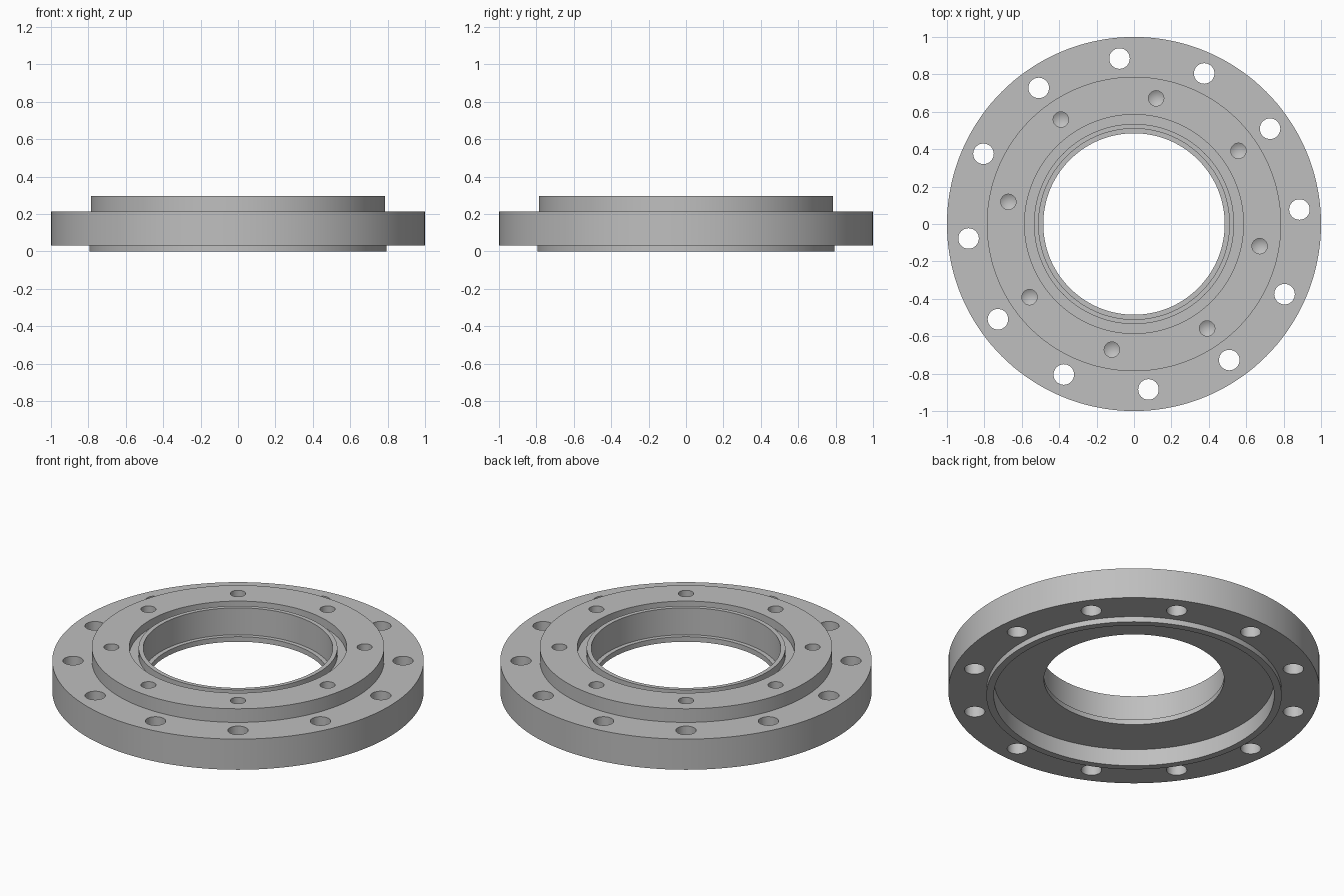
import bpy, bmesh, math
from mathutils import Matrix, Vector

cube = bpy.data.objects.get("Cube")
if cube:
    bpy.data.objects.remove(cube, do_unlink=True)

# Material
steel = bpy.data.materials.new("grey_steel")
steel.use_nodes = True
GREY = (0.52, 0.52, 0.52, 1)
steel.diffuse_color = GREY
steel.node_tree.nodes["Principled BSDF"].inputs["Base Color"].default_value = GREY


def lathe(bm, profile, segments, centre=(0, 0)):
    """Revolve a (radius, z) profile around a vertical axis; r = 0 ends become poles."""
    rings = []
    for r, z in profile:
        if r == 0:
            rings.append([bm.verts.new((*centre, z))] * segments)
        else:
            angles = [math.tau * i / segments for i in range(segments)]
            rings.append([bm.verts.new((centre[0] + r * math.cos(a),
                                        centre[1] + r * math.sin(a), z)) for a in angles])
    closed = profile[0][0] != 0
    pairs = list(zip(rings, rings[1:])) + ([(rings[-1], rings[0])] if closed else [])
    for a, b in pairs:
        for i in range(segments):
            j = (i + 1) % segments
            bm.faces.new(dict.fromkeys((a[i], a[j], b[j], b[i])))


def finish(bm, name):
    bmesh.ops.recalc_face_normals(bm, faces=bm.faces)
    mesh = bpy.data.meshes.new(name)
    bm.to_mesh(mesh)
    bm.free()
    mesh.materials.append(steel)
    obj = bpy.data.objects.new(name, mesh)
    bpy.context.collection.objects.link(obj)
    return obj


def hole_circle(bm, count, start, radius, profile):
    for i in range(count):
        a = math.radians(start) + math.tau * i / count
        lathe(bm, profile, 32, (radius * math.cos(a), radius * math.sin(a)))


# Flange body: stepped outside, recessed underside, stepped bore, seal groove on top
FLANGE_TOP, HUB_TOP, FLOOR, LEDGE, LIP = 0.214, 0.295, 0.1, 0.13, 0.29
body = bmesh.new()
lathe(body, [
    (0.795, 0), (0.795, 0.032), (1, 0.032), (1, FLANGE_TOP),
    (0.787, FLANGE_TOP), (0.787, HUB_TOP), (0.585, HUB_TOP),
    (0.585, 0.245), (0.535, 0.245), (0.535, LIP), (0.51, LIP),
    (0.51, LEDGE), (0.485, LEDGE), (0.485, FLOOR), (0.755, FLOOR), (0.755, 0),
], 144)
flange = finish(body, "flange_ring")

# Cutters: through bolt holes in the rim, blind drilled holes in the hub
cuts = bmesh.new()
hole_circle(cuts, 12, 5, 0.888, [(0, -0.1), (0.055, -0.1), (0.055, 0.4), (0, 0.4)])
hole_circle(cuts, 8, -10, 0.682, [(0, 0.165), (0.041, 0.19), (0.041, 0.4), (0, 0.4)])
cutter = finish(cuts, "hole_cutter")
cutter.hide_render = True

# Drill the holes, then shade
boolean = flange.modifiers.new("drill_holes", 'BOOLEAN')
boolean.operation = 'DIFFERENCE'
boolean.solver = 'EXACT'
boolean.object = cutter
bpy.ops.object.select_all(action='DESELECT')
flange.select_set(True)
bpy.context.view_layer.objects.active = flange
bpy.ops.object.modifier_apply(modifier=boolean.name)
bpy.data.objects.remove(cutter, do_unlink=True)
bpy.ops.object.shade_smooth_by_angle(angle=math.radians(20))
